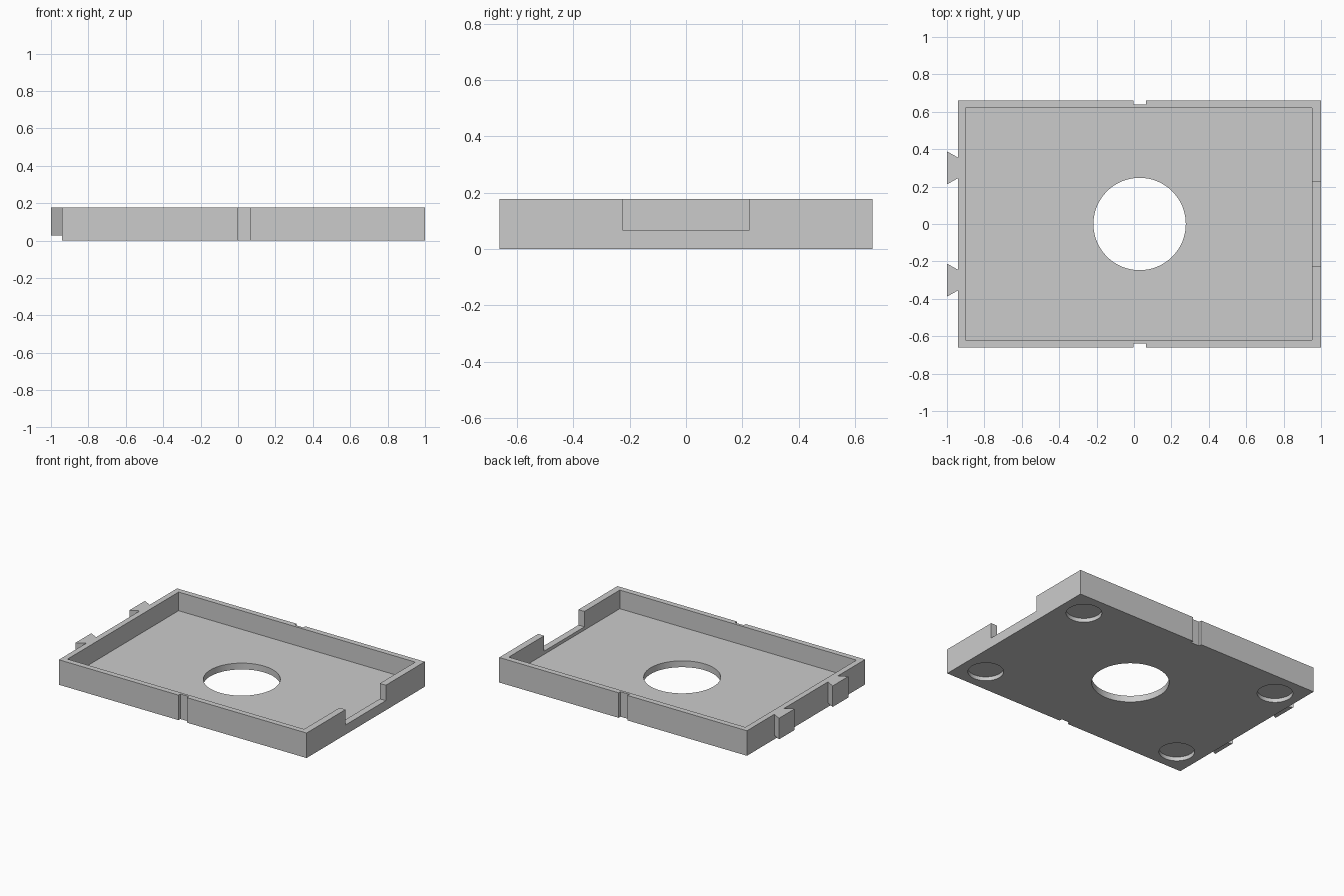
import bpy, bmesh
from math import radians, cos, sin, tau

if "Cube" in bpy.data.objects:
    bpy.data.objects.remove(bpy.data.objects["Cube"], do_unlink=True)

grey = bpy.data.materials.new("light grey")
grey.use_nodes = True
colour = (0.6, 0.6, 0.6, 1)
grey.diffuse_color = colour
grey.node_tree.nodes["Principled BSDF"].inputs["Base Color"].default_value = colour

LEFT, RIGHT, HALF_Y, HEIGHT = -0.94, 1.0, 0.661, 0.177
MID_X, WALL, FLOOR = 0.03, 0.04, 0.045
OVER = 0.05  # how far cutters reach past the surface


def prism(name, outline, z0, z1):
    """Extrude a counter-clockwise xy outline from z0 to z1."""
    bm = bmesh.new()
    base = bm.faces.new([bm.verts.new((x, y, z0)) for x, y in outline])
    top = bmesh.ops.extrude_face_region(bm, geom=[base], use_keep_orig=True)
    verts = [v for v in top["geom"] if isinstance(v, bmesh.types.BMVert)]
    bmesh.ops.translate(bm, verts=verts, vec=(0, 0, z1 - z0))
    bmesh.ops.recalc_face_normals(bm, faces=bm.faces)
    mesh = bpy.data.meshes.new(name)
    bm.to_mesh(mesh)
    bm.free()
    mesh.materials.append(grey)
    obj = bpy.data.objects.new(name, mesh)
    bpy.context.collection.objects.link(obj)
    return obj


def rect(x0, x1, y0, y1):
    return [(x0, y0), (x1, y0), (x1, y1), (x0, y1)]


def circle(x, y, r, n=64):
    return [(x + r * cos(tau * i / n), y + r * sin(tau * i / n)) for i in range(n)]


def cut(target, outline, z0, z1):
    """Subtract a prism from the target, then discard the cutter."""
    cutter = prism("cutter", outline, z0, z1)
    cutter.hide_render = True
    mod = target.modifiers.new("cut", "BOOLEAN")
    mod.operation, mod.solver, mod.object = "DIFFERENCE", "EXACT", cutter
    bpy.context.view_layer.objects.active = target
    bpy.ops.object.modifier_apply(modifier=mod.name)
    bpy.data.objects.remove(cutter, do_unlink=True)


# Open tray with a round hole through its floor
tray = prism("tray", rect(LEFT, RIGHT, -HALF_Y, HALF_Y), 0, HEIGHT)
cut(tray, rect(LEFT + WALL, RIGHT - 0.047, WALL - HALF_Y, HALF_Y - WALL), FLOOR, HEIGHT + OVER)
cut(tray, circle(MID_X, 0, 0.247), -OVER, FLOOR + OVER)

# Opening in the end wall
cut(tray, rect(RIGHT - 0.07, RIGHT + OVER, -0.225, 0.225), 0.068, HEIGHT + OVER)

# Grooves down the long walls
for side in (-1, 1):
    ys = sorted((side * (HALF_Y - 0.021), side * (HALF_Y + OVER)))
    cut(tray, rect(-0.004, 0.064, *ys), -OVER, HEIGHT + OVER)

# Shallow round pockets under the four corners
for sx in (-1, 1):
    for sy in (-1, 1):
        cut(tray, circle(MID_X + sx * 0.795, sy * 0.487, 0.114, 48), -OVER, 0.028)

# Dovetail tabs on the other end wall
for name, y in (("front_tab", -0.3), ("back_tab", 0.3)):
    prism(name, [(LEFT, y - 0.055), (LEFT, y + 0.055), (-1, y + 0.088), (-1, y - 0.088)],
          0.028, HEIGHT)

# Smooth the round walls and keep the edges crisp
bpy.ops.object.select_all(action="DESELECT")
tray.select_set(True)
bpy.context.view_layer.objects.active = tray
bpy.ops.object.shade_smooth_by_angle(angle=radians(30))
